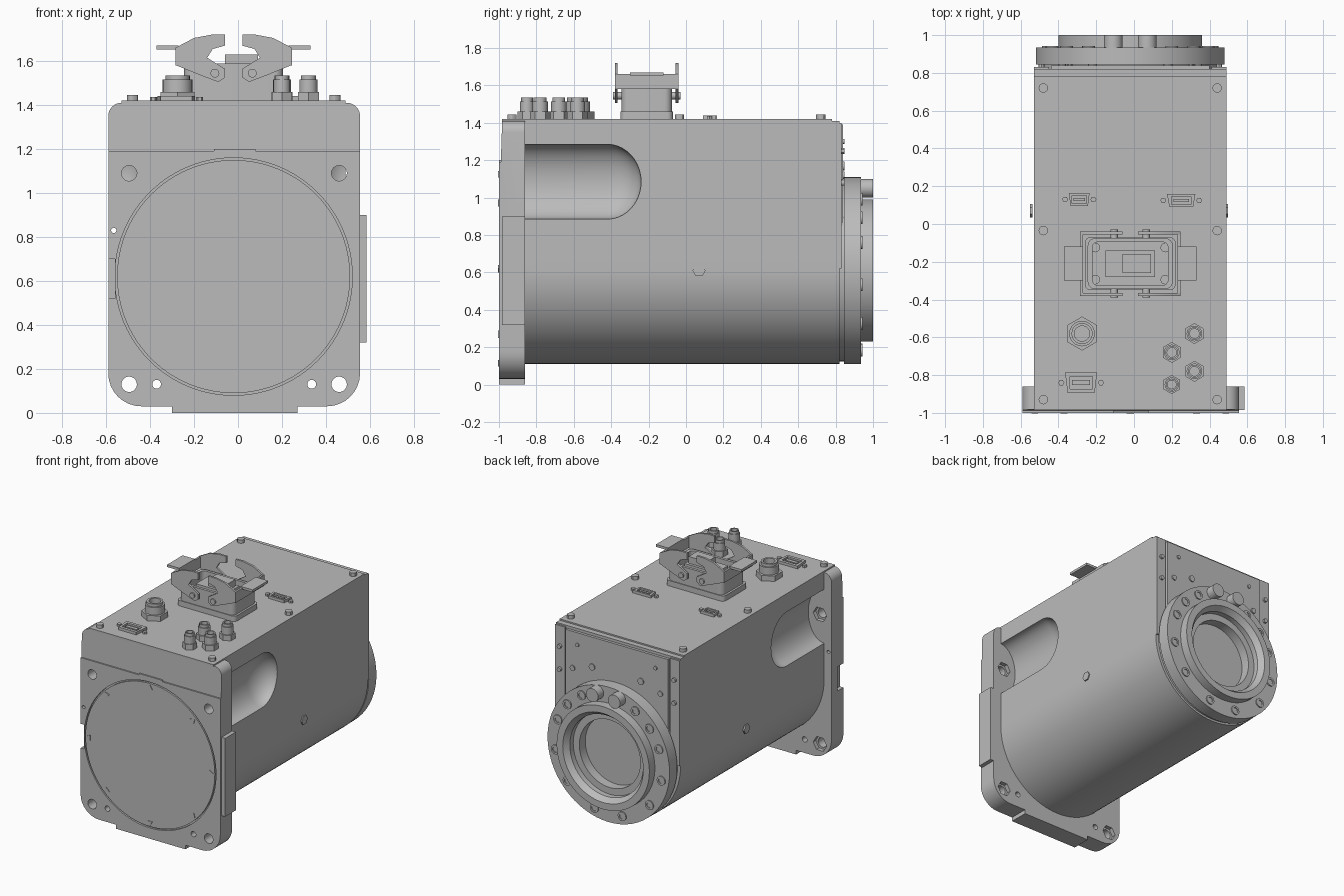
import bpy, bmesh, math
from mathutils import Vector, Matrix

cube = bpy.data.objects.get("Cube")
if cube:
    bpy.data.objects.remove(cube, do_unlink=True)

grey = bpy.data.materials.new("machine grey")
grey.use_nodes = True
COLOUR = (0.5, 0.5, 0.5, 1)
grey.diffuse_color = COLOUR
grey.node_tree.nodes["Principled BSDF"].inputs["Base Color"].default_value = COLOUR

CX = -0.02      # vertical symmetry plane of the machine
AZ = 0.62       # height of the main axis
TOP = 1.42      # cover surface


# ---------- helpers ----------
def finish(name, bm):
    bmesh.ops.remove_doubles(bm, verts=bm.verts, dist=1e-5)
    bmesh.ops.recalc_face_normals(bm, faces=bm.faces)
    me = bpy.data.meshes.new(name)
    bm.to_mesh(me)
    bm.free()
    me.materials.append(grey)
    ob = bpy.data.objects.new(name, me)
    bpy.context.collection.objects.link(ob)
    return ob


def prism(name, pts, axis, a, b):
    """Extrude a flat outline from a to b along an axis."""
    place = {"x": lambda u, v: (a, u, v), "y": lambda u, v: (u, a, v),
             "z": lambda u, v: (u, v, a)}[axis]
    bm = bmesh.new()
    face = bm.faces.new([bm.verts.new(place(u, v)) for u, v in pts])
    new = bmesh.ops.extrude_face_region(bm, geom=[face])["geom"]
    shift = Vector([(b - a) * (axis == k) for k in "xyz"])
    bmesh.ops.translate(bm, vec=shift, verts=[g for g in new if isinstance(g, bmesh.types.BMVert)])
    return finish(name, bm)


def ring(u, v, r, n=32, turn=0.0):
    return [(u + r * math.cos(turn + math.tau * i / n),
             v + r * math.sin(turn + math.tau * i / n)) for i in range(n)]


def rrect(u0, u1, v0, v1, low, high, n=8):
    """Rounded rectangle with separate lower and upper corner radii."""
    pts = []
    for k, (u, v, r) in enumerate([(u1 - high, v1 - high, high), (u0 + high, v1 - high, high),
                                   (u0 + low, v0 + low, low), (u1 - low, v0 + low, low)]):
        for i in range(n + 1):
            t = (k + i / n) * math.pi / 2
            pts.append((u + r * math.cos(t), v + r * math.sin(t)))
    return pts


def box(name, x0, x1, y0, y1, z0, z1):
    return prism(name, [(x0, y0), (x1, y0), (x1, y1), (x0, y1)], "z", z0, z1)


def lathe(name, profile, x, z, closed=False, steps=64, squash=1.0):
    """Spin (radius, y) points about an axis along y."""
    bm = bmesh.new()
    vs = [bm.verts.new((r, y, 0)) for r, y in profile]
    pairs = list(zip(vs, vs[1:])) + ([(vs[-1], vs[0])] if closed else [])
    edges = [bm.edges.new(p) for p in pairs]
    bmesh.ops.spin(bm, geom=vs + edges, cent=(0, 0, 0), axis=(0, 1, 0),
                   angle=math.tau, steps=steps)
    bm.transform(Matrix.Translation((x, 0, z)) @ Matrix.Diagonal((squash, 1, 1, 1)))
    return finish(name, bm)


def cut(ob, cutter):
    cutter.hide_render = True
    mod = ob.modifiers.new("cut", "BOOLEAN")
    mod.operation = "DIFFERENCE"
    mod.solver = "EXACT"
    mod.object = cutter
    bpy.context.view_layer.objects.active = ob
    bpy.ops.object.modifier_apply(modifier=mod.name)
    bpy.data.objects.remove(cutter, do_unlink=True)


# ---------- main housing: flat sides, round belly ----------
R = 0.51
section = [(CX + R, TOP - 0.01), (CX - R, TOP - 0.01)]
section += [(CX - R * math.cos(math.pi * i / 48), AZ - R * math.sin(math.pi * i / 48))
            for i in range(49)]
body = prism("housing", section, "y", -0.87, 0.82)
scoop = [(0, -0.95)] + [(0.2, -0.95)]
scoop += [(0.2 * math.cos(i * math.pi / 20), -0.42 + 0.18 * math.sin(i * math.pi / 20))
          for i in range(10)] + [(0, -0.24)]
for s in (-1, 1):
    cut(body, lathe("scoop_cutter", scoop, CX + s * R, 1.085, steps=40, squash=0.65))
    x = CX + s * R
    prism("side_plug", ring(0.07, 0.61, 0.035, 6), "x", x - 0.02, x + s * 0.008)
box("top_cover", CX - R, CX + R, -0.985, 0.78, TOP - 0.015, TOP)

# ---------- front flange ----------
flange = prism("front_flange", rrect(-0.59, 0.555, 0.03, 1.41, 0.15, 0.06), "y", -1, -0.86)
for x in (-0.495, 0.46):
    for z in (0.13, 1.09):
        cut(flange, prism("hole", ring(x, z, 0.035), "y", -1.1, -0.8))
        cut(flange, prism("nut_seat", ring(x, z, 0.055, 6), "y", -0.89, -0.8))
for x, z, r in ((-0.37, 0.13, 0.02), (0.335, 0.13, 0.02), (-0.565, 0.83, 0.012)):
    cut(flange, prism("hole", ring(x, z, r, 16), "y", -1.1, -0.8))
cut(flange, lathe("groove", [(0.53, -1.1), (0.54, -1.1), (0.54, -0.985), (0.53, -0.985)],
                  CX, AZ, closed=True, steps=96))
cut(flange, prism("brow_cutter", [(-1.1, 1.19), (-0.99, 1.19), (-0.98, 1.5), (-1.1, 1.5)],
                  "x", -0.7, 0.7))
cut(flange, box("side_notch", -0.7, -0.56, -1.1, -0.93, 0.52, 0.7))
box("flange_side_pad", 0.5, 0.585, -0.985, -0.86, 0.32, 0.9)
box("flange_foot", -0.3, 0.27, -1, -0.86, 0, 0.06)
box("brow_tab", -0.11, 0.08, -1, -0.97, 1.165, 1.2)
for i in range(8):
    t = i * math.pi / 4 + math.pi / 2
    prism("front_clip", ring(CX + 0.5 * math.cos(t), AZ + 0.5 * math.sin(t), 0.023, 3, t),
          "y", -1, -0.99).location.y = -0.004

# ---------- rear plate, disc and bearing ring ----------
box("rear_plate", CX - 0.42, CX + 0.42, 0.81, 0.84, 0.6, 1.39)
for s in (-1, 1):
    box("rear_corner_strip", CX + s * 0.43, CX + s * 0.51, 0.81, 0.832, 0.62, 1.4)
    for dx, z, r in ((0.47, 1.25, 0.016), (0.47, 1.08, 0.016), (0.32, 1.3, 0.014),
                     (0.2, 1.17, 0.024), (0.36, 1.12, 0.02)):
        prism("rear_screw", ring(CX + s * dx, z, r, 12), "y", 0.82, 0.848)
    prism("rear_plug", ring(CX + s * 0.09, 1.05, 0.05), "y", 0.92, 1)
lathe("rear_disc", [(0, 0.82), (0.485, 0.82), (0.485, 0.845), (0.5, 0.845), (0.5, 0.935),
                    (0.38, 0.935), (0.38, 1), (0.33, 1), (0.3, 0.96), (0.3, 0.92),
                    (0.25, 0.92), (0.25, 0.85), (0, 0.85)], CX, 0.61)
for deg in (30, 50, 70, 100, 130, 165):
    for s in (-1, 1):
        t = math.radians(deg)
        bx, bz = CX + s * 0.44 * math.sin(t), 0.61 + 0.44 * math.cos(t)
        lathe("disc_bolt", [(0, 0.93), (0.034, 0.93), (0.034, 0.943), (0.02, 0.943),
                            (0.02, 0.937), (0, 0.937)], bx, bz, steps=16)

# ---------- cover screws ----------
for x in (CX - 0.46, CX + 0.46):
    for y in (-0.93, -0.035, 0.72):
        prism("cover_screw", ring(x, y, 0.025, 12), "z", TOP - 0.01, 1.445)

# ---------- round glands ----------
for x, y, r in ((-0.275, -0.58, 0.09), (0.2, -0.68, 0.055), (0.32, -0.58, 0.055),
                (0.32, -0.78, 0.055), (0.2, -0.85, 0.05)):
    prism("gland_nut", ring(x, y, r, 6, math.pi / 6), "z", TOP, 1.46)
    gland = prism("gland_barrel", ring(x, y, r * 0.75, 24), "z", 1.45, 1.515)
    neck = prism("gland_neck", ring(x, y, r * 0.62, 24), "z", 1.5, 1.535)
    for part in (gland, neck):
        cut(part, prism("bore", ring(x, y, r * 0.45, 24), "z", 1.49, 1.6))

# ---------- small flat sockets ----------
for x, y, w, d in ((-0.28, -0.84, 0.17, 0.11), (-0.29, 0.13, 0.11, 0.07), (0.25, 0.125, 0.15, 0.07)):
    socket = prism("flat_socket", [(x - w / 2, y + d / 2), (x + w / 2, y + d / 2),
                                   (x + w * 0.42, y - d / 2), (x - w * 0.42, y - d / 2)],
                   "z", TOP, 1.44)
    cut(socket, box("socket_well", x - w * 0.35, x + w * 0.35, y - d * 0.3, y + d * 0.3, 1.427, 1.5))
    box("socket_tongue", x - w * 0.28, x + w * 0.28, y - d * 0.12, y + d * 0.12, TOP, 1.436)
    for s in (-1, 1):
        prism("socket_screw", ring(x + s * (w / 2 + 0.02), y, 0.016, 6), "z", TOP, 1.436)

# ---------- large latched connector ----------
YC = -0.21
prism("connector_base", rrect(CX - 0.24, CX + 0.24, YC - 0.14, YC + 0.14, 0.03, 0.03), "z", TOP, 1.46)
shell = prism("connector_shell", rrect(CX - 0.225, CX + 0.225, YC - 0.135, YC + 0.135, 0.04, 0.04),
              "z", 1.45, 1.59)
cut(shell, prism("shell_well", rrect(CX - 0.2, CX + 0.2, YC - 0.115, YC + 0.115, 0.03, 0.03),
                 "z", 1.49, 1.7))
box("contact_block", CX - 0.13, CX + 0.13, YC - 0.07, YC + 0.07, 1.48, 1.58)
box("contact_key", CX - 0.04, CX + 0.11, YC - 0.05, YC + 0.05, 1.57, 1.63)
for x in (CX - 0.185, CX + 0.185):
    for y in (YC - 0.085, YC + 0.085):
        prism("contact_screw", ring(x, y, 0.025, 12), "z", 1.48, 1.52)

# Hooked lever outline, measured outwards from the connector centre
hook = [(0.04, 1.72), (0.04, 1.67), (0.095, 1.655), (0.12, 1.615), (0.04, 1.565),
        (0.04, 1.525), (0.07, 1.505), (0.15, 1.535), (0.26, 1.58), (0.265, 1.66),
        (0.18, 1.705), (0.1, 1.72)]
for s in (-1, 1):
    for t in (-1, 1):
        prism("lever_arm", [(CX + s * u, v) for u, v in hook], "y", YC + t * 0.155, YC + t * 0.17)
        prism("lever_pivot", ring(CX + s * 0.085, 1.545, 0.02, 16), "y", YC + t * 0.12, YC + t * 0.18)
    box("lever_bridge", CX + s * 0.25, CX + s * 0.265, YC - 0.17, YC + 0.17, 1.58, 1.66)
    box("lever_tab", CX + s * 0.25, CX + s * 0.35, YC - 0.09, YC + 0.09, 1.652, 1.67)

# ---------- shading ----------
bpy.ops.object.select_all(action="DESELECT")
for ob in bpy.context.collection.objects:
    if ob.type == "MESH" and ob.data.materials and ob.data.materials[0] == grey:
        ob.select_set(True)
        bpy.context.view_layer.objects.active = ob
bpy.ops.object.shade_smooth_by_angle(angle=math.radians(30))
